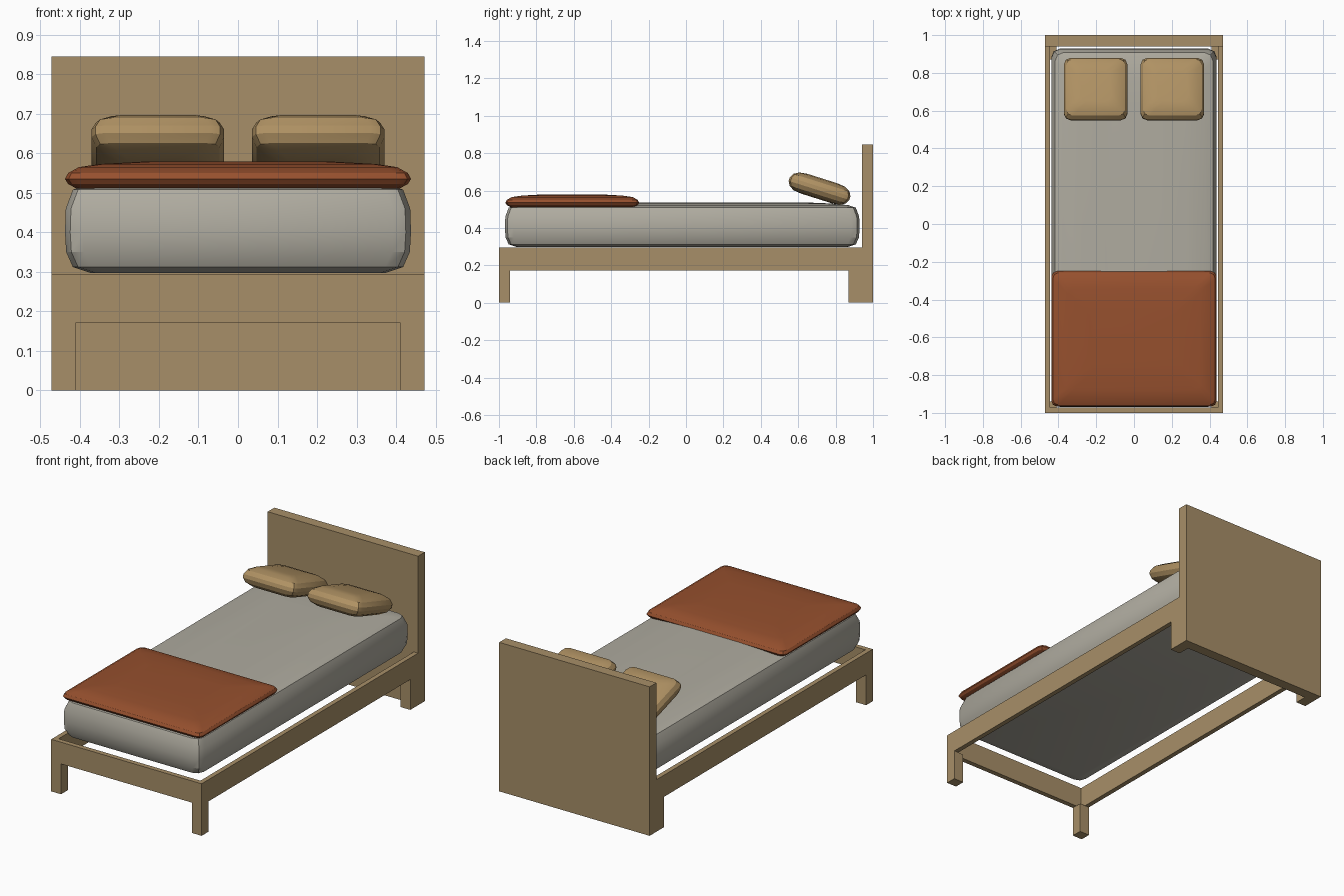
import bpy, bmesh, math
from mathutils import Matrix

if "Cube" in bpy.data.objects:
    bpy.data.objects.remove(bpy.data.objects["Cube"])


def material(name, rgb):
    m = bpy.data.materials.new(name)
    m.diffuse_color = (*rgb, 1)
    m.use_nodes = True
    m.node_tree.nodes["Principled BSDF"].inputs["Base Color"].default_value = m.diffuse_color
    return m


WOOD = material("oak wood", (0.39, 0.275, 0.138))
SHEET = material("grey sheet", (0.43, 0.41, 0.35))
RUST = material("rust blanket", (0.305, 0.08, 0.027))
TAN = material("tan pillow", (0.43, 0.285, 0.125))


def finish(name, bm, mat):
    bmesh.ops.recalc_face_normals(bm, faces=bm.faces[:])
    me = bpy.data.meshes.new(name)
    bm.to_mesh(me)
    bm.free()
    me.materials.append(mat)
    ob = bpy.data.objects.new(name, me)
    bpy.context.collection.objects.link(ob)
    return ob


def box(name, x0, x1, y0, y1, z0, z1):
    bm = bmesh.new()
    bmesh.ops.create_cube(bm, size=1)
    for v in bm.verts:
        v.co.x = x0 if v.co.x < 0 else x1
        v.co.y = y0 if v.co.y < 0 else y1
        v.co.z = z0 if v.co.z < 0 else z1
    return finish(name, bm, WOOD)


def rounded_rect(hx, hy, r, steps=2):
    pts = []
    for i, (sx, sy) in enumerate([(1, 1), (-1, 1), (-1, -1), (1, -1)]):
        for k in range(steps + 1):
            a = math.pi / 2 * (i + k / steps)
            pts.append((sx * (hx - r) + r * math.cos(a), sy * (hy - r) + r * math.sin(a)))
    return pts


def cushion(name, hx, hy, r, rings, mat, matrix):
    """Soft block: stacked rounded rectangles, each ring = (inset, z)."""
    bm = bmesh.new()
    prev = None
    for inset, z in rings:
        pts = rounded_rect(hx - inset, hy - inset, r)
        loop = [bm.verts.new((x, y, z)) for x, y in pts]
        if prev is None:
            bm.faces.new(loop)
        else:
            n = len(loop)
            for i in range(n):
                j = (i + 1) % n
                bm.faces.new((prev[i], prev[j], loop[j], loop[i]))
        prev = loop
    bm.faces.new(prev)
    bm.transform(matrix)
    ob = finish(name, bm, mat)
    bpy.ops.object.select_all(action='DESELECT')
    ob.select_set(True)
    bpy.context.view_layer.objects.active = ob
    bpy.ops.object.shade_smooth_by_angle(angle=math.radians(25))
    return ob


# wooden frame
W = 0.472
box("headboard", -W, W, 0.94, 1.0, 0, 0.845)
box("front_rail", -W + 0.027, W - 0.027, -1.0, -0.972, 0.172, 0.295)
for s, side in ((-1, "left"), (1, "right")):
    xo, xi, xl = s * W, s * (W - 0.027), s * 0.41
    box(side + "_rail", min(xo, xi), max(xo, xi), -1.0, 0.94, 0.172, 0.295)
    box(side + "_front_leg", min(xo, xl), max(xo, xl), -1.0, -0.94, 0, 0.172)
    box(side + "_back_leg", min(xo, xl), max(xo, xl), 0.87, 0.94, 0, 0.172)

# mattress
cushion("mattress", 0.438, 0.948, 0.045,
        [(0.065, 0.297), (0.02, 0.312), (0.003, 0.35), (0, 0.40), (0.002, 0.46),
         (0.02, 0.508), (0.06, 0.522), (0.16, 0.531), (0.28, 0.536)],
        SHEET, Matrix.Translation((0, -0.02, 0)))

# folded blanket over the foot end
cushion("blanket", 0.438, 0.358, 0.03,
        [(0.035, 0.508), (0.008, 0.522), (0, 0.535), (0.008, 0.55), (0.035, 0.565),
         (0.09, 0.573), (0.2, 0.579)],
        RUST, Matrix.Translation((0, -0.608, 0)))

# pillows, tilted up towards the foot end
for s, side in ((-1, "left"), (1, "right")):
    cushion(side + "_pillow", 0.168, 0.17, 0.035,
            [(0.085, -0.055), (0.04, -0.05), (0.012, -0.033), (0, -0.01), (0, 0.01),
             (0.012, 0.033), (0.04, 0.05), (0.085, 0.056)],
            TAN, Matrix.Translation((s * 0.203, 0.714, 0.61)) @ Matrix.Rotation(math.radians(-17.5), 4, 'X'))
